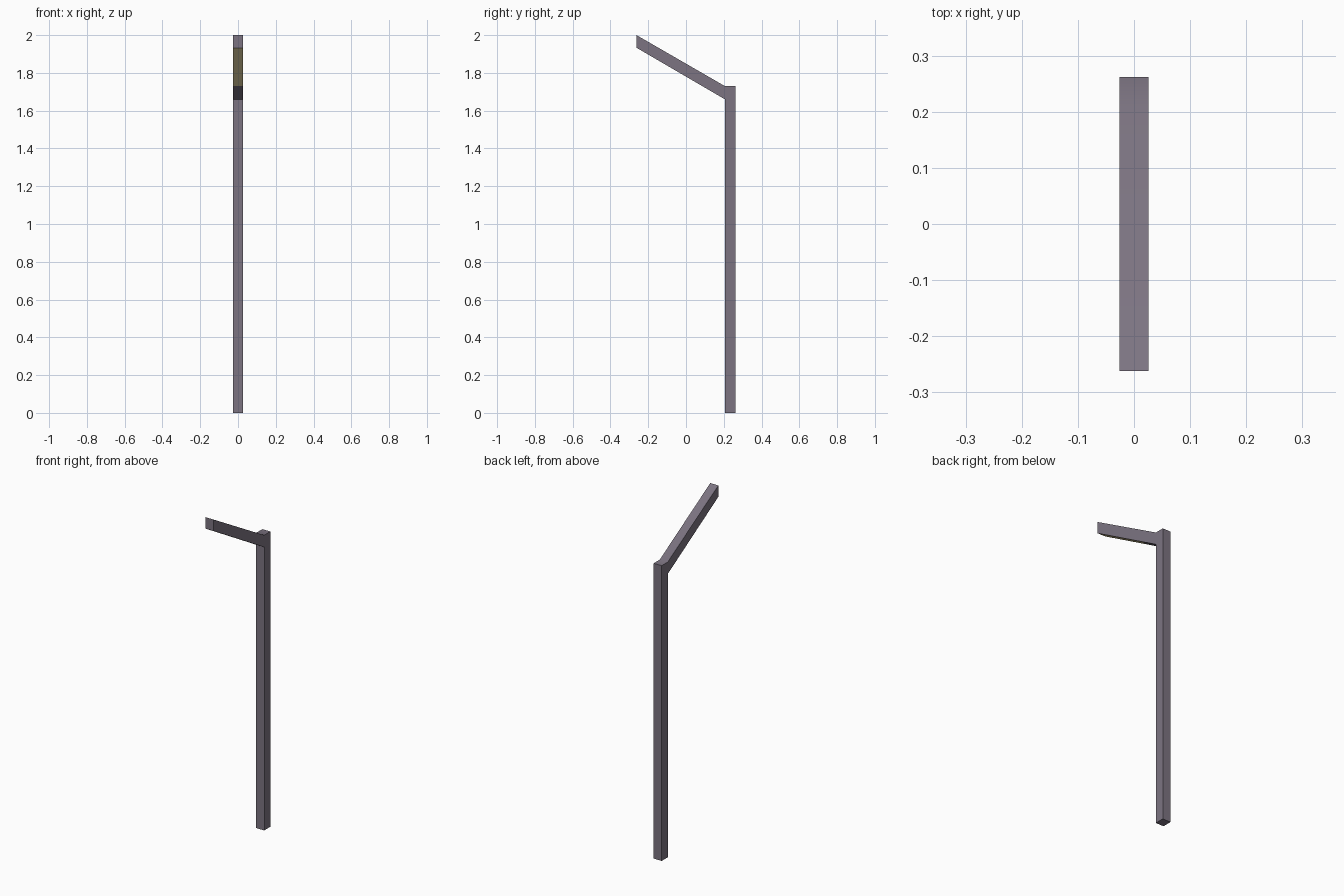
import bpy, bmesh
from math import radians

if "Cube" in bpy.data.objects:
    bpy.data.objects.remove(bpy.data.objects["Cube"])

HALF_W = 0.026
BACK, FRONT, TIP = 0.262, 0.206, -0.262

# Side profile points (y, z) of the lamp post
P = {
    "base_back": (BACK, 0.0), "base_front": (FRONT, 0.0),
    "joint_low": (FRONT, 1.66), "joint_top": (FRONT, 1.73),
    "post_top": (BACK, 1.73),
    "tip_low": (TIP, 1.933), "tip_top": (TIP, 2.0),
    "panel_end": (0.086, 1.73),
}

bm = bmesh.new()
L = {k: bm.verts.new((-HALF_W, y, z)) for k, (y, z) in P.items()}
R = {k: bm.verts.new((HALF_W, y, z)) for k, (y, z) in P.items()}

# Side walls of the post and of the sloping arm
post = ["base_front", "base_back", "post_top", "joint_top", "joint_low"]
arm = ["tip_low", "panel_end", "joint_low", "joint_top", "tip_top"]
for names in (post, arm):
    bm.faces.new([R[n] for n in names])
    bm.faces.new([L[n] for n in reversed(names)])

# Outer strips around the profile; the light panel is under the arm
outline = ["base_front", "base_back", "post_top", "joint_top", "tip_top",
           "tip_low", "panel_end", "joint_low"]
for a, b in zip(outline, outline[1:] + outline[:1]):
    face = bm.faces.new([R[b], R[a], L[a], L[b]])
    if a == "tip_low":
        face.material_index = 1

mesh = bpy.data.meshes.new("lamp_post")
bm.to_mesh(mesh)
bm.free()
obj = bpy.data.objects.new("lamp_post", mesh)
bpy.context.collection.objects.link(obj)

# Dark painted metal and pale light panel
for name, color in (("metal", (0.203, 0.175, 0.222, 1)),
                    ("light_panel", (0.90, 0.77, 0.42, 1))):
    mat = bpy.data.materials.new(name)
    mat.diffuse_color = color
    mat.use_nodes = True
    mat.node_tree.nodes["Principled BSDF"].inputs["Base Color"].default_value = mat.diffuse_color
    mesh.materials.append(mat)

# The shallow bend on top is shaded smoothly, the corners stay sharp
bpy.context.view_layer.objects.active = obj
obj.select_set(True)
bpy.ops.object.shade_smooth_by_angle(angle=radians(35))
